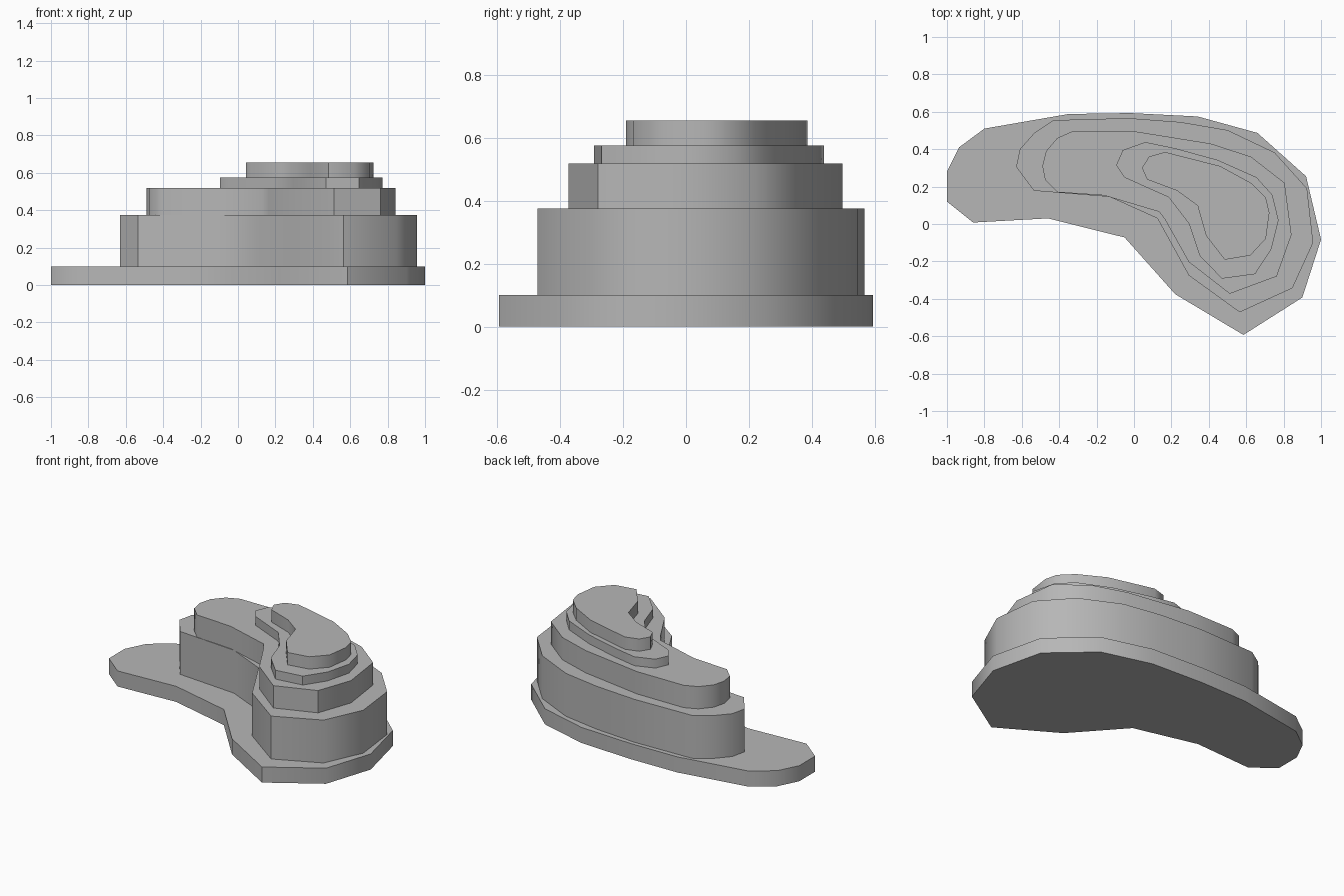
import bpy, bmesh
from math import radians

# Mid-grey finish shared by every tier
grey = bpy.data.materials.new("mid_grey")
grey.diffuse_color = (0.47, 0.47, 0.47, 1)


def terrace(name, z0, z1, outline):
    """Slab: extrude a closed plan outline from z0 to z1, soft gentle side edges."""
    bm = bmesh.new()
    face = bm.faces.new([bm.verts.new((x, y, z0)) for x, y in outline])
    top = bmesh.ops.extrude_face_region(bm, geom=[face], use_keep_orig=True)
    verts = [v for v in top["geom"] if isinstance(v, bmesh.types.BMVert)]
    bmesh.ops.translate(bm, verts=verts, vec=(0, 0, z1 - z0))
    bmesh.ops.recalc_face_normals(bm, faces=bm.faces)
    mesh = bpy.data.meshes.new(name)
    bm.to_mesh(mesh)
    bm.free()
    mesh.materials.append(grey)
    obj = bpy.data.objects.new(name, mesh)
    bpy.context.collection.objects.link(obj)
    bpy.ops.object.select_all(action='DESELECT')
    obj.select_set(True)
    bpy.context.view_layer.objects.active = obj
    bpy.ops.object.shade_smooth_by_angle(angle=radians(47))


# Wide base ledge
terrace("base_ledge", 0, 0.10, [
    (-1, .28), (-.935, .41), (-.80, .51), (-.35, .588), (-.02, .593),
    (.34, .575), (.66, .487), (.92, .255), (1, -.083), (.90, -.393),
    (.585, -.593), (.22, -.375), (-.05, -.072), (-.46, .03), (-.86, .008),
    (-1, .12)])

# Tall main step
terrace("main_step", 0.10, 0.375, [
    (-.63, .305), (-.61, .40), (-.53, .49), (-.43, .555), (-.03, .566),
    (.25, .545), (.50, .502), (.752, .382), (.925, .19), (.958, -.10),
    (.847, -.343), (.565, -.472), (.293, -.275), (.125, .03), (-.13, .145),
    (-.535, .178)])

# Middle step
terrace("middle_step", 0.375, 0.518, [
    (-.49, .31), (-.47, .39), (-.41, .46), (-.33, .495), (.0, .496),
    (.41, .43), (.625, .36), (.805, .22), (.842, -.058), (.763, -.28),
    (.512, -.373), (.293, -.203), (.165, .025), (.135, .065), (-.16, .153),
    (-.41, .17), (-.475, .235)])

# Thin upper step
terrace("upper_step", 0.518, 0.575, [
    (-.095, .315), (-.06, .395), (.06, .438), (.22, .405), (.445, .343),
    (.655, .25), (.74, .155), (.773, .02), (.733, -.138), (.647, -.268),
    (.47, -.292), (.35, -.168), (.295, .0), (.185, .143), (-.05, .248)])

# Summit slab
terrace("summit", 0.575, 0.654, [
    (.043, .30), (.08, .36), (.165, .385), (.46, .31), (.625, .22),
    (.705, .14), (.724, .06), (.705, -.078), (.622, -.168), (.485, -.191),
    (.385, -.062), (.34, .098), (.23, .178), (.07, .238)])
